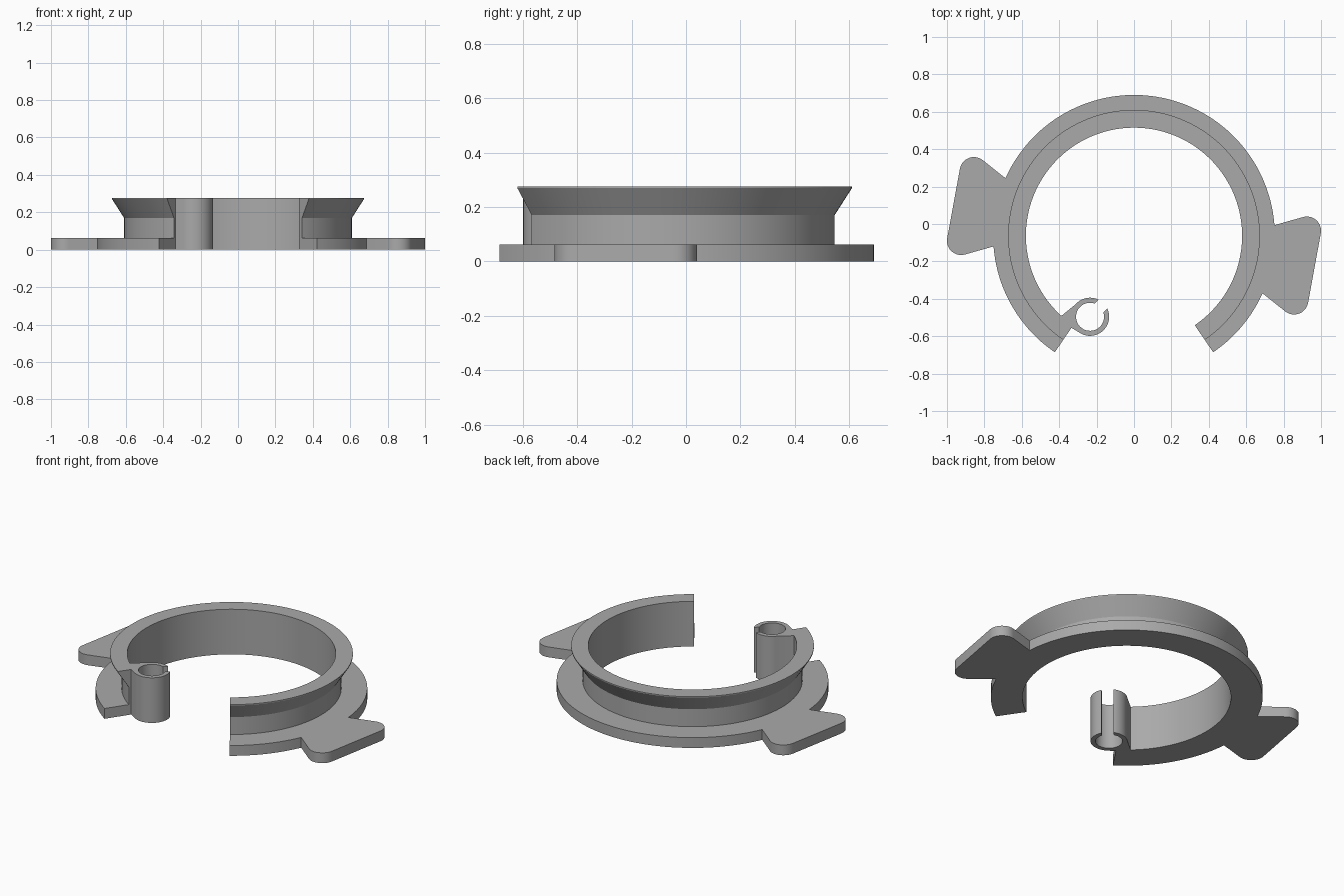
import bpy, bmesh
from math import sin, cos, atan2, asin, radians, pi, hypot
from mathutils import Matrix, Vector

old = bpy.data.objects.get("Cube")
if old:
    bpy.data.objects.remove(old, do_unlink=True)

CY = -0.063                      # ring centre in y
INNER, NECK, LIP, FLANGE = 0.578, 0.609, 0.673, 0.753
BASE_H, HEIGHT = 0.063, 0.276
GAP = radians(34.2)              # half angle of the front opening

grey = bpy.data.materials.new("plain grey")
grey.use_nodes = True
colour = (0.40, 0.40, 0.40, 1)
grey.diffuse_color = colour
grey.node_tree.nodes["Principled BSDF"].inputs["Base Color"].default_value = colour


def finish(bm, name):
    bmesh.ops.recalc_face_normals(bm, faces=bm.faces)
    mesh = bpy.data.meshes.new(name)
    bm.to_mesh(mesh)
    bm.free()
    mesh.materials.append(grey)
    ob = bpy.data.objects.new(name, mesh)
    bpy.context.collection.objects.link(ob)
    return ob


def prism(name, outline, height):
    """Upright solid on z = 0 from a plan outline."""
    bm = bmesh.new()
    face = bm.faces.new([bm.verts.new((x, y, 0)) for x, y in outline])
    top = bmesh.ops.extrude_face_region(bm, geom=[face])["geom"]
    bmesh.ops.translate(bm, vec=(0, 0, height),
                        verts=[v for v in top if isinstance(v, bmesh.types.BMVert)])
    return finish(bm, name)


def arc(cx, cy, r, a0, a1, n):
    return [(cx + r * cos(a0 + (a1 - a0) * i / n),
             cy + r * sin(a0 + (a1 - a0) * i / n)) for i in range(n + 1)]


def tangent(px, py, cx, cy, r, side):
    """Angle on a circle where a line from a point touches it."""
    dx, dy = px - cx, py - cy
    return atan2(dy, dx) + side * (pi / 2 - asin(r / hypot(dx, dy)))


def union(target, part):
    mod = target.modifiers.new("join", "BOOLEAN")
    mod.operation, mod.solver, mod.object = "UNION", "EXACT", part
    bpy.context.view_layer.objects.active = target
    bpy.ops.object.modifier_apply(modifier=mod.name)
    bpy.data.objects.remove(part, do_unlink=True)


# Open ring with base flange, neck and flared lip
profile = [(INNER, 0), (FLANGE, 0), (FLANGE, BASE_H), (NECK, BASE_H),
           (NECK, 0.17), (LIP, 0.27), (LIP, HEIGHT), (INNER, HEIGHT)]
steps = 120
bm = bmesh.new()
loops = []
for i in range(steps + 1):
    a = -pi / 2 + GAP + (2 * pi - 2 * GAP) * i / steps
    loops.append([bm.verts.new((r * cos(a), CY + r * sin(a), z)) for r, z in profile])
for p, q in zip(loops, loops[1:]):
    for j in range(len(profile)):
        k = (j + 1) % len(profile)
        bm.faces.new((p[j], p[k], q[k], q[j]))
bm.faces.new(loops[0])
bm.faces.new(loops[-1])
ring = finish(bm, "clamp_ring")

# Rounded side tabs, the second one turned half way round the ring centre
R = 0.076
upper, lower = (-0.856, 0.282), (-0.924, -0.09)
root_top, root_low = (-0.69, 0.247), (-0.752, -0.12)
side = atan2(lower[1] - upper[1], lower[0] - upper[0]) - pi / 2 + 2 * pi
a_top = tangent(*root_top, *upper, R, 1)
a_low = tangent(*root_low, *lower, R, -1) + 2 * pi
tab = arc(*upper, R, a_top, side, 10) + arc(*lower, R, side, a_low, 10)
tab += [root_low, (-0.66, -0.10), (-0.63, 0.20), root_top]
for name, s in (("right_tab", 1), ("left_tab", -1)):
    pts = [(s * x, CY + s * (y - CY)) for x, y in tab]
    union(ring, prism(name, pts, BASE_H))

# Snap clip: a slotted tube opening towards the ring centre, with its web
PX, PY, RO, RI, SLOT = -0.235, -0.496, 0.102, 0.075, 0.033
ao, ai = asin(SLOT / RO), asin(SLOT / RI)
outline = arc(PX, PY, RO, pi / 4 + ao, pi * 9 / 4 - ao, 48)
outline += arc(PX, PY, RI, pi * 9 / 4 - ai, pi / 4 + ai, 40)
clip = prism("snap_clip", outline, HEIGHT)
web = [(-0.296, -0.416), (-0.405, -0.505), (-0.36, -0.535),
       (-0.333, -0.556), (-0.285, -0.585)]
web += arc(PX, PY, 0.088, radians(240), radians(128), 12)
union(clip, prism("clip_web", web, HEIGHT))
union(ring, clip)

# Smooth curves, sharp edges
bpy.ops.object.select_all(action="DESELECT")
ring.select_set(True)
bpy.context.view_layer.objects.active = ring
bpy.ops.object.shade_smooth_by_angle(angle=radians(25))
